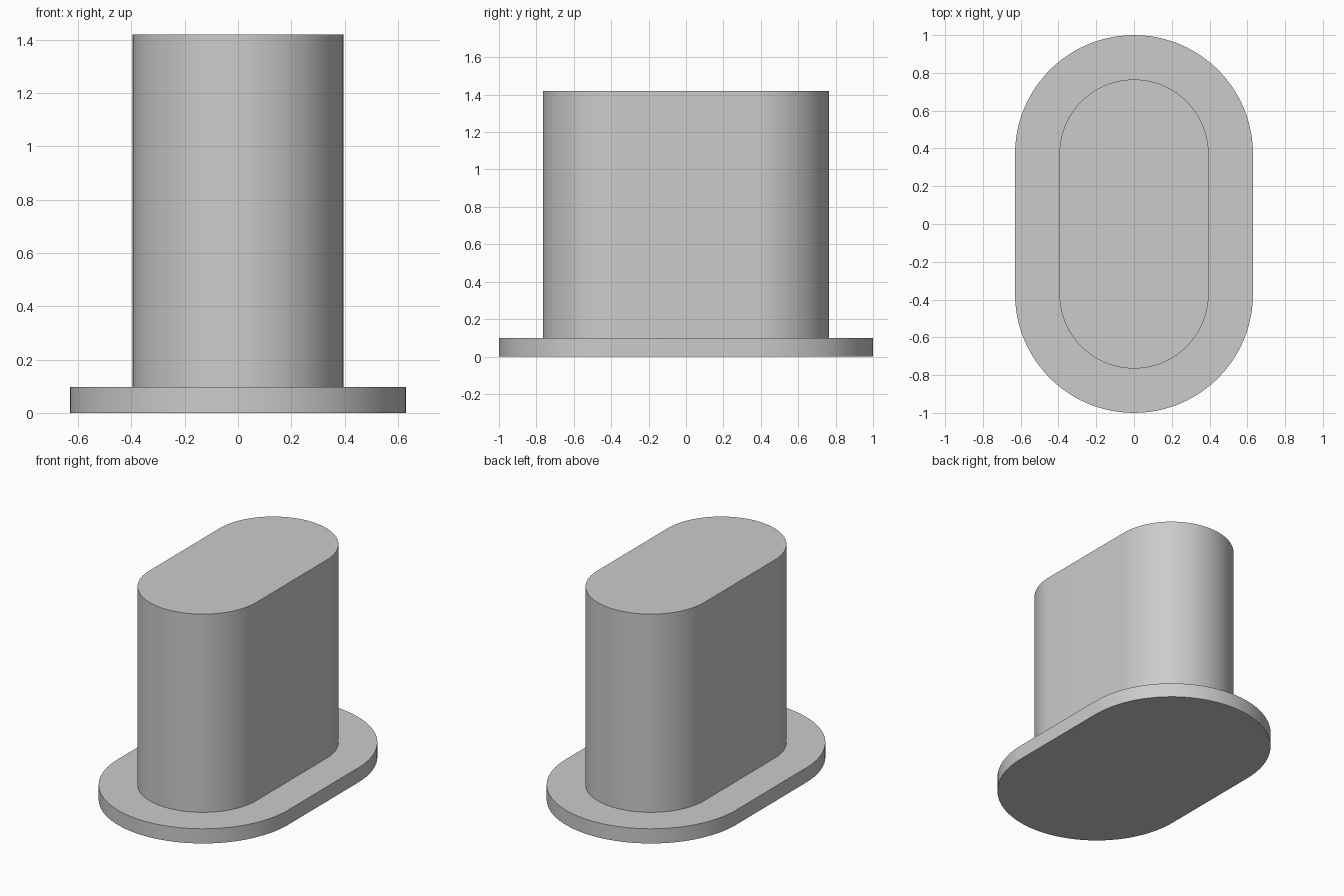
import bpy
import bmesh
from math import sin, cos, pi, radians

cube = bpy.data.objects.get("Cube")
if cube:
    bpy.data.objects.remove(cube, do_unlink=True)

# Single plain grey
GREY = (0.6, 0.6, 0.6, 1.0)
grey = bpy.data.materials.new("plain grey")
grey.use_nodes = True
grey.diffuse_color = GREY
grey.node_tree.nodes["Principled BSDF"].inputs["Base Color"].default_value = GREY

STRAIGHT = 0.37   # half length of the straight sides
SEGMENTS = 48     # segments in each rounded end


def rounded_prism(name, radius, bottom, top):
    """Extrude a straight-sided outline with half-round ends."""
    bm = bmesh.new()
    outline = []
    for start, centre in ((0, STRAIGHT), (pi, -STRAIGHT)):
        for i in range(SEGMENTS + 1):
            a = start + pi * i / SEGMENTS
            outline.append(bm.verts.new((radius * cos(a), centre + radius * sin(a), bottom)))
    base = bm.faces.new(outline)
    result = bmesh.ops.extrude_face_region(bm, geom=[base], use_keep_orig=True)
    raised = [v for v in result["geom"] if isinstance(v, bmesh.types.BMVert)]
    bmesh.ops.translate(bm, verts=raised, vec=(0, 0, top - bottom))
    bmesh.ops.recalc_face_normals(bm, faces=bm.faces)
    mesh = bpy.data.meshes.new(name)
    bm.to_mesh(mesh)
    bm.free()
    mesh.materials.append(grey)
    obj = bpy.data.objects.new(name, mesh)
    bpy.context.collection.objects.link(obj)
    bpy.ops.object.select_all(action='DESELECT')
    obj.select_set(True)
    bpy.context.view_layer.objects.active = obj
    bpy.ops.object.shade_smooth_by_angle(angle=radians(30))
    return obj


# Wide base flange and the tall plug standing on it
rounded_prism("base_flange", 0.63, 0.0, 0.098)
rounded_prism("plug_body", 0.395, 0.098, 1.42)
